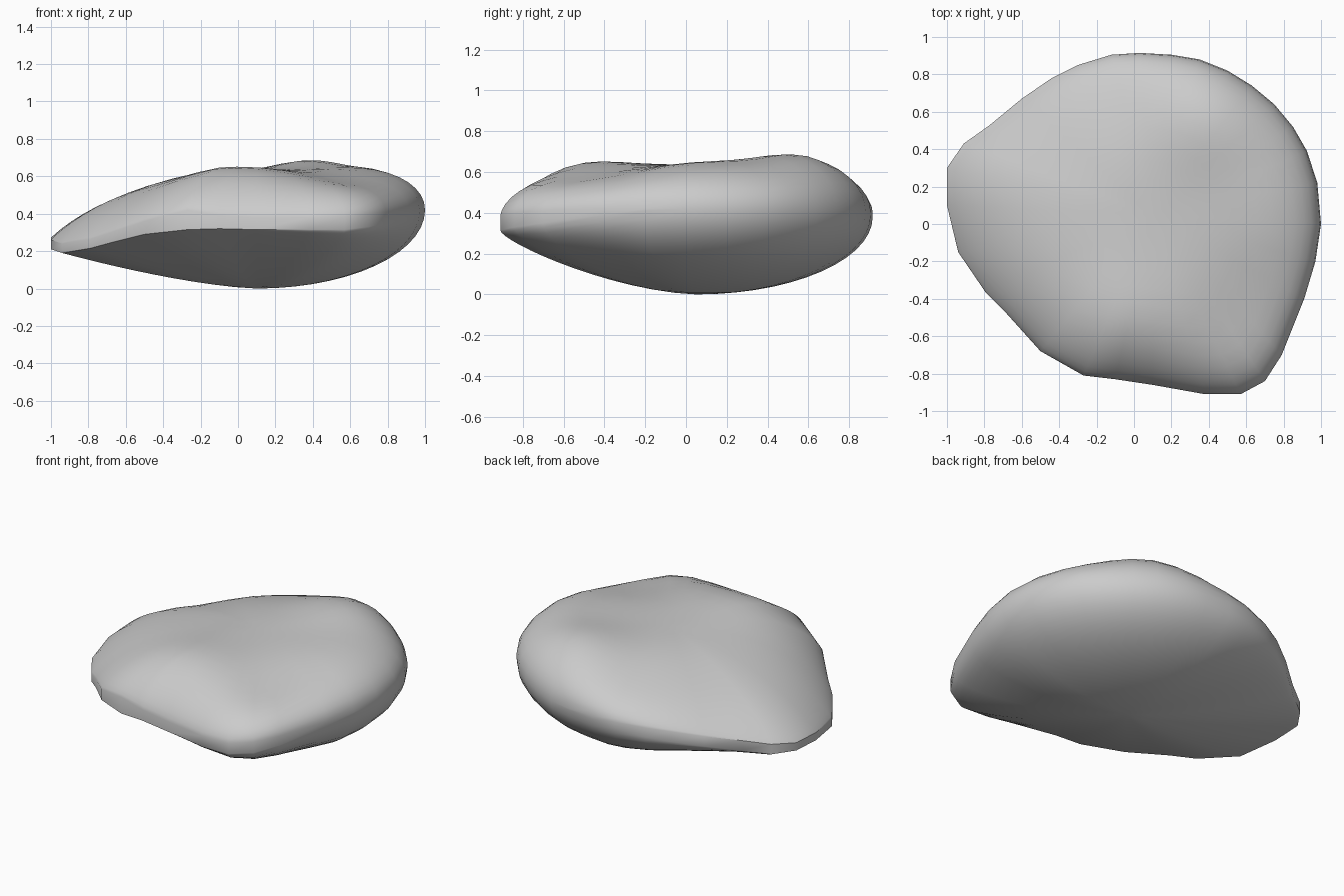
import bpy, bmesh, math

if "Cube" in bpy.data.objects:
    bpy.data.objects.remove(bpy.data.objects["Cube"])

# Rim of the stone: x, y, lower edge height, upper edge height
RIM = [
    (1, 0, .42, .42), (.98, .22, .42, .42), (.925, .39, .42, .42), (.85, .52, .42, .42),
    (.75, .64, .41, .41), (.63, .74, .41, .41), (.5, .82, .41, .41), (.35, .88, .40, .40),
    (.2, .905, .39, .40), (.03, .915, .38, .40), (-.12, .905, .36, .40), (-.3, .85, .33, .39),
    (-.44, .78, .31, .375), (-.6, .67, .28, .345), (-.77, .53, .245, .31), (-.91, .43, .22, .285),
    (-1, .3, .22, .27), (-1, .1, .21, .26), (-.94, -.15, .19, .24), (-.79, -.37, .215, .265),
    (-.68, -.48, .245, .30), (-.5, -.68, .29, .36), (-.27, -.81, .315, .42), (-.1, -.83, .32, .39),
    (.1, -.86, .315, .38), (.38, -.91, .315, .38), (.57, -.91, .315, .385), (.7, -.84, .33, .40),
    (.79, -.7, .35, .41), (.91, -.4, .39, .42), (.97, -.2, .41, .42),
]
CX, CY = 0.1, 0.05
RINGS = 14

# Gentle swells and dips of the top face: x, y, radius, height
SWELLS = [(.42, .6, .32, .075), (.0, -.6, .3, .05), (.75, .1, .3, .025),
          (.62, -.5, .3, -.05), (-.15, .75, .35, -.05), (-.55, .3, .3, -.02)]


def mix(a, b, w):
    return a + (b - a) * w


def surface(p, t, top):
    x, y = mix(CX, p[0], t), mix(CY, p[1], t)
    a = math.atan2(p[1] - CY, p[0] - CX)
    # rnd: full rounded edge at the back right; left: thin tapered edge
    rnd = min(1, max(0, 0.5 + 0.9 * math.cos(a - math.radians(40))))
    left = max(0, -math.cos(a - math.radians(-10))) ** 1.5
    if top:
        power = mix(mix(3.8, 4.8, rnd), 2.35, left)
        expo = mix(mix(.68, .48, rnd), .92, left)
        fall = max(0, 1 - t ** power) ** expo
        h = .635 + sum(s * math.exp(-((x - u) ** 2 + (y - v) ** 2) / r ** 2)
                       for u, v, r, s in SWELLS)
        return x, y, mix(p[3], h, fall)
    rise = mix(t ** mix(1.55, 1.45, left), 1 - math.sqrt(max(0, 1 - t * t)), rnd)
    return x, y, p[2] * rise


bm = bmesh.new()
n = len(RIM)
# Rings run from the underside centre to the rim, then back to the top centre
steps = [(math.sin(k / RINGS * math.pi / 2), False) for k in range(1, RINGS + 1)]
steps += [(math.sin(k / RINGS * math.pi / 2), True) for k in range(RINGS, 0, -1)]
loops = [[bm.verts.new(surface(p, t, top)) for p in RIM] for t, top in steps]
for lo, hi in zip(loops, loops[1:]):
    for i in range(n):
        j = (i + 1) % n
        bm.faces.new((lo[i], lo[j], hi[j], hi[i]))
bottom = bm.verts.new((CX, CY, 0))
crown = bm.verts.new(surface((CX, CY, .4, .4), 0, True))
for i in range(n):
    j = (i + 1) % n
    bm.faces.new((bottom, loops[0][j], loops[0][i]))
    bm.faces.new((crown, loops[-1][i], loops[-1][j]))
bmesh.ops.remove_doubles(bm, verts=bm.verts, dist=.003)
bmesh.ops.recalc_face_normals(bm, faces=bm.faces)

mesh = bpy.data.meshes.new("stone")
bm.to_mesh(mesh)
bm.free()
stone = bpy.data.objects.new("stone", mesh)
bpy.context.collection.objects.link(stone)
bpy.context.view_layer.objects.active = stone
stone.select_set(True)
bpy.ops.object.shade_smooth_by_angle(angle=math.radians(35))
